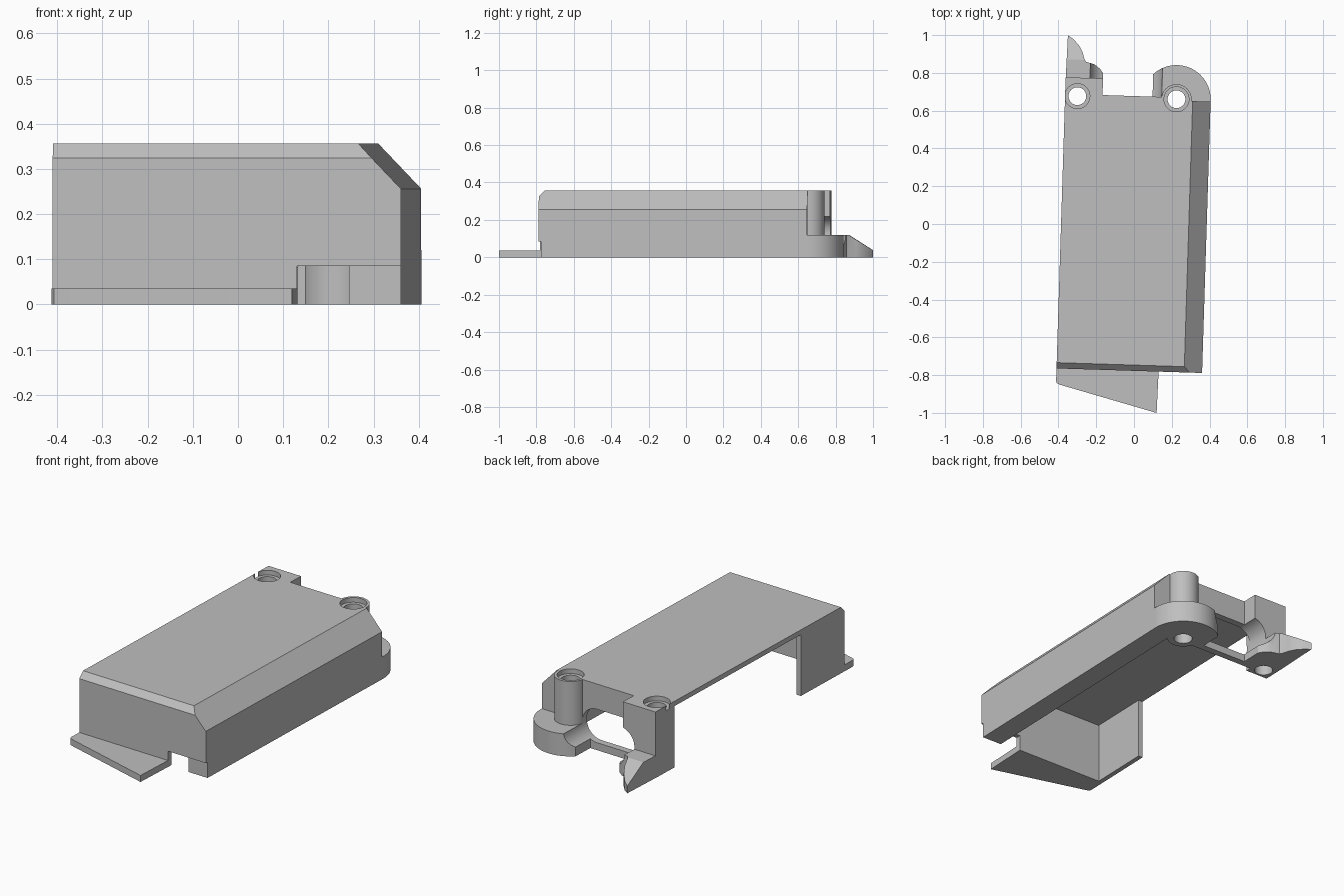
import bpy
import bmesh
import math

cube = bpy.data.objects.get("Cube")
if cube:
    bpy.data.objects.remove(cube, do_unlink=True)

grey = bpy.data.materials.new("plain grey")
grey.use_nodes = True
colour = (0.52, 0.52, 0.52, 1)
grey.diffuse_color = colour
grey.node_tree.nodes["Principled BSDF"].inputs["Base Color"].default_value = colour


def prism(name, points, lo, hi, axis="z"):
    """Extrude a 2D outline along an axis; the outline uses the other two."""
    place = {"x": lambda a, b, t: (t, a, b),
             "y": lambda a, b, t: (a, t, b),
             "z": lambda a, b, t: (a, b, t)}[axis]
    bm = bmesh.new()
    low = [bm.verts.new(place(a, b, lo)) for a, b in points]
    high = [bm.verts.new(place(a, b, hi)) for a, b in points]
    bm.faces.new(low)
    bm.faces.new(high)
    for i in range(len(points)):
        j = (i + 1) % len(points)
        bm.faces.new((low[i], low[j], high[j], high[i]))
    bmesh.ops.recalc_face_normals(bm, faces=bm.faces)
    mesh = bpy.data.meshes.new(name)
    bm.to_mesh(mesh)
    bm.free()
    mesh.materials.append(grey)
    ob = bpy.data.objects.new(name, mesh)
    bpy.context.collection.objects.link(ob)
    return ob


def box(name, x0, x1, y0, y1, z0, z1):
    return prism(name, [(x0, y0), (x1, y0), (x1, y1), (x0, y1)], z0, z1)


def arc(cx, cy, r, start, end, steps):
    angles = [math.radians(start + (end - start) * i / steps) for i in range(steps + 1)]
    return [(cx + r * math.cos(a), cy + r * math.sin(a)) for a in angles]


def cylinder(name, x, y, r, z0, z1):
    return prism(name, arc(x, y, r, 0, 360, 48)[:-1], z0, z1)


def combine(target, other, operation):
    mod = target.modifiers.new("join", "BOOLEAN")
    mod.operation = operation
    mod.solver = "EXACT"
    mod.object = other
    bpy.context.view_layer.objects.active = target
    bpy.ops.object.modifier_apply(modifier=mod.name)
    bpy.data.objects.remove(other, do_unlink=True)


def add(target, other):
    combine(target, other, "UNION")


def cut(target, other):
    combine(target, other, "DIFFERENCE")


LEFT, RIGHT, FRONT, TOP = -0.386, 0.385, -0.777, 0.356
HOLE_Y = 0.667
HOLES = (-0.321, 0.204)

# Cover shell with one bevelled long side
cover = prism("cover", [(LEFT, 0), (RIGHT, 0), (RIGHT, 0.256), (0.29, TOP), (LEFT, TOP)],
              FRONT, 0.677, "y")
cut(cover, prism("front_bevel", [(FRONT - 0.02, 0.304), (-0.726, 0.377), (-0.9, 0.5)],
                 -1, 1, "x"))
cut(cover, box("cavity", -0.36, 0.27, -0.75, 0.64, -0.1, 0.33))
cut(cover, box("side_opening", -0.5, -0.35, -0.42, 0.62, -0.1, 0.33))
cut(cover, box("rear_step", HOLES[1], 0.5, 0.66, 0.8, -0.1, 0.5))

# Notch in the front wall, and the set-back corner leg
cut(cover, box("front_notch", 0.155, 0.27, -0.9, -0.7, -0.1, 0.085))
cut(cover, box("leg_setback", 0.155, 0.5, -0.9, -0.763, -0.1, 0.085))

# Front foot plate
add(cover, prism("front_foot", [(LEFT, -0.76), (LEFT, -0.845), (-0.381, -0.856),
                                (-0.368, -0.862), (0.151, -0.996), (0.155, -0.76)], 0, 0.035))

# Rear post on the open side
add(cover, prism("rear_post", [(LEFT, 0.61), (-0.255, 0.61), (-0.255, 0.645),
                               (-0.188, 0.645), (-0.188, 0.765), (LEFT, 0.765)], 0, TOP))

# Pointed ledge behind the post, sloping down to its tip
ledge = prism("pointed_ledge", [(LEFT, 0.74), (-0.188, 0.74), (-0.188, 0.79), (-0.205, 0.815),
                                (-0.235, 0.838), (-0.28, 0.85), (-0.29, 0.865),
                                (-0.3, 0.9), (-0.32, 0.935), (-0.35, 0.967),
                                (-0.381, 0.988)], 0, 0.12)
cut(ledge, prism("slope", [(0.86, 0.12), (0.989, 0.038), (1.2, 0.038), (1.2, 0.3), (0.86, 0.3)],
                 -1, 1, "x"))
add(cover, ledge)

# Screw boss on its rounded flange
outline = arc(HOLES[1], HOLE_Y, 0.181, 0, 134.6, 32)
add(cover, prism("rear_flange", outline + [(0.077, 0.642), (RIGHT, 0.642)], 0, 0.12))
add(cover, cylinder("screw_boss", HOLES[1], HOLE_Y, 0.08, 0, TOP))

# Rounded cable slot through the rear
slot = arc(0.036, 0.13, 0.09, -90, 90, 24) + arc(-0.168, 0.13, 0.09, 90, 270, 24)
cut(cover, prism("cable_slot", slot, 0.6, 1.2, "y"))

# Screw holes with shallow counterbores
for x in HOLES:
    cut(cover, cylinder("screw_hole", x, HOLE_Y, 0.047, -0.1, 0.5))
    cut(cover, cylinder("counterbore", x, HOLE_Y, 0.066, TOP - 0.025, 0.5))

# The whole part sits slightly turned
cover.rotation_euler.z = math.radians(-1.8)
bpy.ops.object.select_all(action="DESELECT")
cover.select_set(True)
bpy.context.view_layer.objects.active = cover
bpy.ops.object.shade_smooth_by_angle(angle=math.radians(25))
